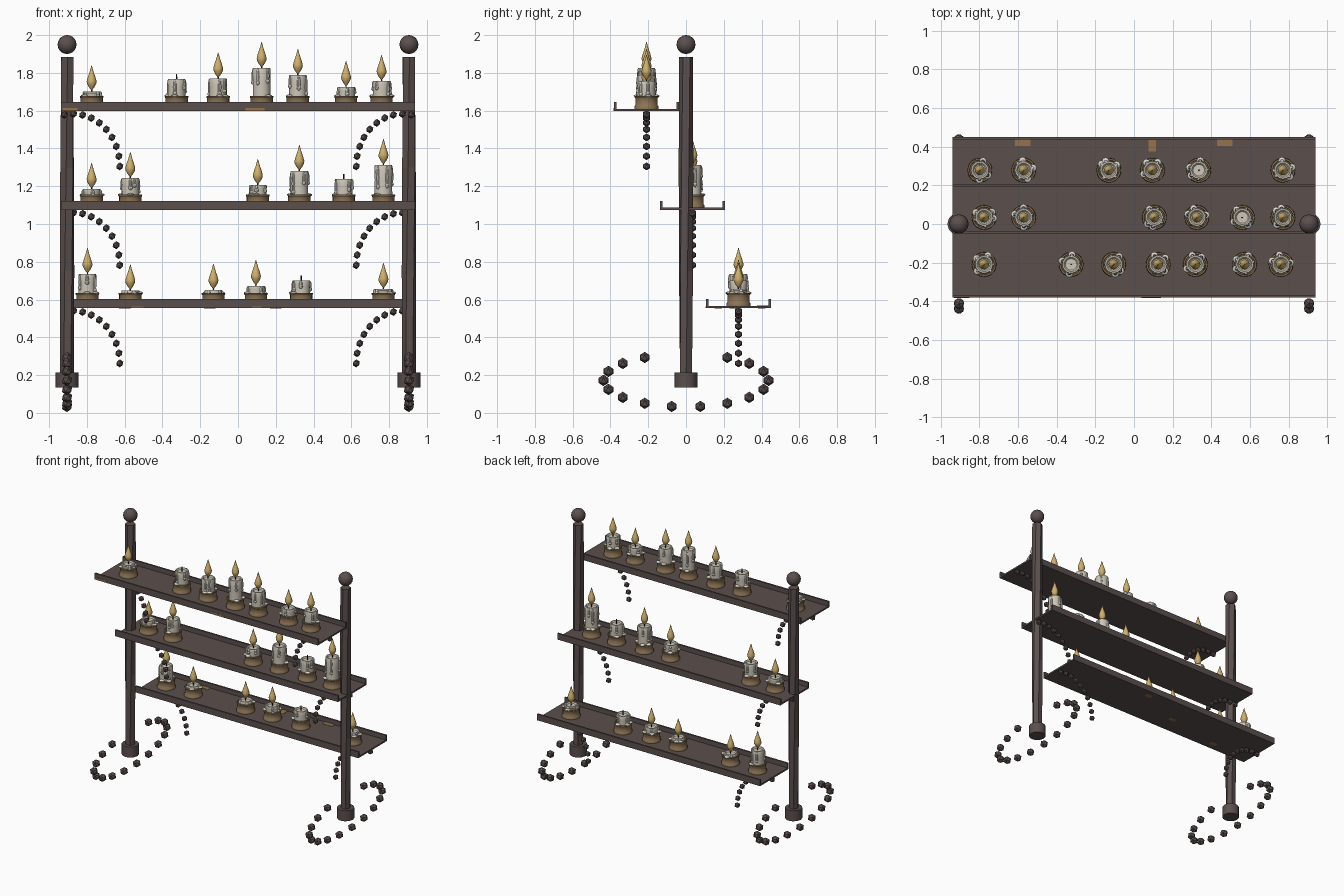
import bpy, bmesh, math, random
from mathutils import Matrix, Vector

random.seed(4)
if "Cube" in bpy.data.objects:
    bpy.data.objects.remove(bpy.data.objects["Cube"])


def material(name, rgb):
    m = bpy.data.materials.new(name)
    m.use_nodes = True
    m.diffuse_color = (*rgb, 1)
    bsdf = m.node_tree.nodes["Principled BSDF"]
    bsdf.inputs["Base Color"].default_value = (*rgb, 1)
    bsdf.inputs["Roughness"].default_value = 0.8
    return m


IRON = material("dark iron", (0.105, 0.08, 0.074))
BRASS = material("dull brass", (0.27, 0.175, 0.09))
WAX = material("cream wax", (0.62, 0.57, 0.48))
DRIP = material("pale wax drips", (0.72, 0.69, 0.62))
WICK = material("black wick", (0.02, 0.017, 0.015))
FLAME = material("golden flame", (0.63, 0.44, 0.15))
RUST = material("rust", (0.30, 0.17, 0.075))


def finish(bm, name, mat, smooth=None):
    bmesh.ops.recalc_face_normals(bm, faces=bm.faces)
    mesh = bpy.data.meshes.new(name)
    bm.to_mesh(mesh)
    bm.free()
    mesh.materials.append(mat)
    if smooth:
        mesh.polygons.foreach_set("use_smooth", [True] * len(mesh.polygons))
        mesh.set_sharp_from_angle(angle=math.radians(smooth))
    ob = bpy.data.objects.new(name, mesh)
    bpy.context.collection.objects.link(ob)
    return ob


def lathe(bm, profile, at, sides=16, twist=0.0):
    """Turn (radius, height) points round z, with optional twist per ring."""
    rings = []
    for i, (r, z) in enumerate(profile):
        ring = []
        for k in range(sides):
            a = math.tau * k / sides + twist * i
            ring.append(bm.verts.new(Vector(at) + Vector((r * math.cos(a), r * math.sin(a), z))))
        rings.append(ring)
    for low, high in zip(rings, rings[1:]):
        for k in range(sides):
            n = (k + 1) % sides
            bm.faces.new((low[k], low[n], high[n], high[k]))
    bm.faces.new(rings[0][::-1])
    bm.faces.new(rings[-1])


def box(bm, centre, size):
    bmesh.ops.create_cube(bm, size=1, matrix=Matrix.Translation(centre) @ Matrix.Diagonal((*size, 1)))


def blob(bm, centre, radii):
    bmesh.ops.create_uvsphere(bm, u_segments=8, v_segments=6, radius=1,
                              matrix=Matrix.Translation(centre) @ Matrix.Diagonal((*radii, 1)))


def beads(name, points, radius):
    bm = bmesh.new()
    for p in points:
        bmesh.ops.create_icosphere(bm, subdivisions=1, radius=radius, matrix=Matrix.Translation(p))
    finish(bm, name, IRON)


# Posts, feet, finials and the bead loops around the feet
POST_X = 0.905
for side, label in ((-1, "right"), (1, "left")):
    x = side * POST_X
    bm = bmesh.new()
    lathe(bm, [(0.036, 0.14), (0.039, 0.75), (0.039, 1.3), (0.037, 1.885)], (x, 0, 0), 6, 0.2)
    finish(bm, label + "_post", IRON)
    bm = bmesh.new()
    lathe(bm, [(0.06, 0.135), (0.06, 0.215)], (x, 0, 0), 12)
    finish(bm, label + "_foot", IRON, 35)
    bm = bmesh.new()
    bmesh.ops.create_uvsphere(bm, u_segments=16, v_segments=10, radius=0.05,
                              matrix=Matrix.Translation((x, 0, 1.95)))
    finish(bm, label + "_finial", IRON, 40)
    loop = []
    for k in range(8):
        a = math.radians(10 + 20 * k)
        for s in (-1, 1):
            loop.append((x, s * 0.437 * math.sin(a), 0.172 - 0.14 * math.cos(a)))
    beads(label + "_bead_loop", loop, 0.03)

# Shelves: name, centre y, underside z, candles as (x, wax top above underside, lit)
SHELVES = [
    ("top", -0.209, 1.598, [(-0.775, 0.104, 1), (-0.325, 0.169, 0), (-0.105, 0.172, 1),
                            (0.125, 0.227, 1), (0.317, 0.19, 1), (0.572, 0.127, 1), (0.76, 0.159, 1)]),
    ("middle", 0.034, 1.075, [(-0.775, 0.11, 1), (-0.57, 0.168, 1), (0.105, 0.131, 1),
                              (0.325, 0.205, 1), (0.56, 0.163, 0), (0.77, 0.237, 1)]),
    ("bottom", 0.278, 0.555, [(-0.797, 0.18, 1), (-0.57, 0.093, 1), (-0.13, 0.096, 1),
                              (0.095, 0.117, 1), (0.335, 0.145, 0), (0.77, 0.101, 1)]),
]
LENGTH, HALF, LIP, FLOOR = 1.875, 0.172, 0.047, 0.012


def candle(parts, x, y, z, top, lit):
    holder, wax, drip, wick, flame = parts
    h = 0.068
    # Shallow cup with a flared lower rim
    lathe(holder, [(0.064, 0), (0.064, 0.012), (0.059, 0.018), (0.059, h - 0.012), (0.063, h - 0.006),
                   (0.062, h), (0.054, h), (0.052, h - 0.008)], (x, y, z), 20)
    # Candle body with a sunken top
    lathe(wax, [(0.047, h - 0.02), (0.046, (h + top) / 2), (0.048, top - 0.008),
                (0.045, top), (0.037, top), (0.03, top - 0.008)], (x, y, z), 16)
    # Runs down the side, each ending in a drop, and puddles on the cup
    body = top - h
    start = random.random() * math.tau
    for k in range(5):
        a = start + k * math.tau / 5 + random.uniform(-0.4, 0.4)
        run = min(body, 0.13) * random.uniform(0.35, 0.95) / 2 + 0.006
        px, py = x + 0.046 * math.cos(a), y + 0.046 * math.sin(a)
        blob(drip, (px, py, z + top - run), (0.009, 0.009, run))
        blob(drip, (px, py, z + top - 1.7 * run), (0.011, 0.011, 0.012))
        if k < 3:
            blob(drip, (x + 0.05 * math.cos(a), y + 0.05 * math.sin(a), z + h),
                 (0.019, 0.019, 0.008))
    lathe(wick, [(0.004, top - 0.01), (0.003, top + 0.027)], (x, y, z), 6)
    if lit:
        lathe(flame, [(0.004, 0.008), (0.016, 0.024), (0.025, 0.042), (0.026, 0.054),
                      (0.02, 0.076), (0.011, 0.102), (0.001, 0.138)], (x, y, z + top), 12)


for name, y, z, candles in SHELVES:
    # Tray: flat floor with a lip along the front and back
    bm = bmesh.new()
    h, t = HALF, 0.013
    outline = [(-h, 0), (h, 0), (h, LIP), (h - t, LIP), (h - t, FLOOR),
               (t - h, FLOOR), (t - h, LIP), (-h, LIP)]
    face = bm.faces.new([bm.verts.new((-LENGTH / 2, y + a, z + b)) for a, b in outline])
    grown = bmesh.ops.extrude_face_region(bm, geom=[face])
    bmesh.ops.translate(bm, vec=(LENGTH, 0, 0),
                        verts=[v for v in grown["geom"] if isinstance(v, bmesh.types.BMVert)])
    finish(bm, name + "_shelf", IRON)

    # Bead chains curving from each post beneath the shelf
    for side, label in ((-1, "right"), (1, "left")):
        arc = []
        for k in range(10):
            a = math.radians(11.2 * k)
            arc.append((side * (0.872 - 0.246 * math.cos(a)), y, z - 0.293 + 0.278 * math.sin(a)))
        beads(f"{name}_{label}_bead_chain", arc, 0.021)

    # Candles gathered by material
    parts = [bmesh.new() for _ in range(5)]
    for x, top, lit in candles:
        candle(parts, x, y, z + FLOOR, top - FLOOR, lit)
    looks = (("candle_holders", BRASS), ("candles", WAX), ("wax_drips", DRIP),
             ("wicks", WICK), ("flames", FLAME))
    for bm, (part, mat) in zip(parts, looks):
        finish(bm, f"{name}_{part}", mat, 40)

# Worn rust patches, as thin plates on floors, lips and undersides
bm = bmesh.new()
for x, y, w, d in ((-0.575, 0.42, 0.08, 0.035), (0.095, 0.405, 0.04, 0.06), (0.47, 0.42, 0.08, 0.035)):
    box(bm, (x, y, 0.568), (w, d, 0.003))
for x, w in ((-0.89, 0.08), (0.09, 0.1)):
    box(bm, (x, -0.381, 1.606), (w, 0.003, 0.014))
for x, w in ((-0.53, 0.06), (0.1, 0.05)):
    box(bm, (x, 0.106, 0.56), (w, 0.003, 0.008))
for x, y in ((0.2, 0.4), (-0.15, 0.25), (-0.6, 0.17)):
    box(bm, (x, y, 0.555), (0.06, 0.04, 0.003))
finish(bm, "rust_patches", RUST)
